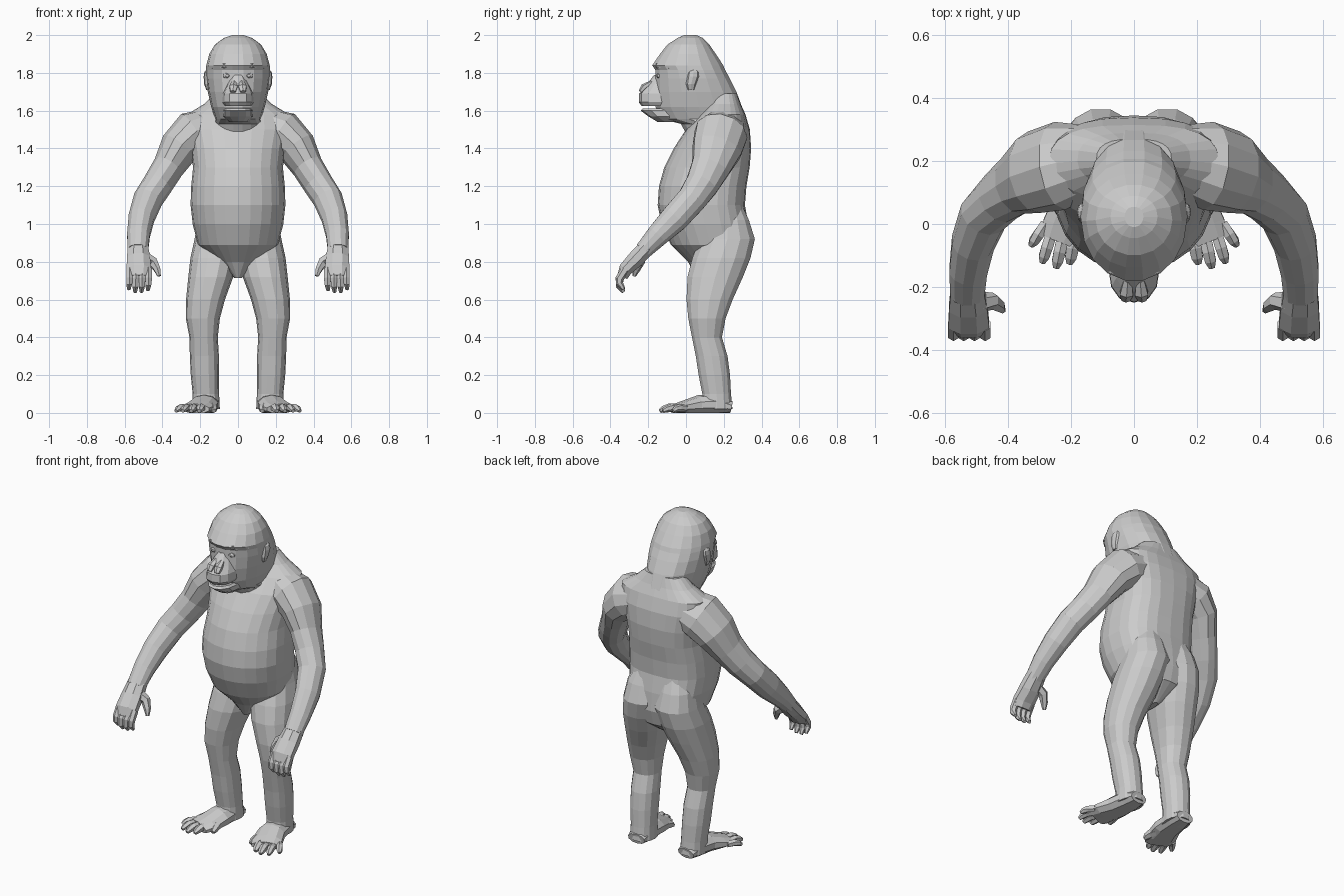
import bpy, bmesh, math
from mathutils import Vector


def build(name, rings, mirror=False):
    """Skin a list of equal-length point rings and cap both ends."""
    bm = bmesh.new()
    rows = [[bm.verts.new((p[0], p[1], max(p[2], 0))) for p in r] for r in rings]
    n = len(rows[0])
    for a, b in zip(rows, rows[1:]):
        for i in range(n):
            j = (i + 1) % n
            bm.faces.new((a[i], a[j], b[j], b[i]))
    bm.faces.new(rows[0])
    bm.faces.new(rows[-1])
    bmesh.ops.recalc_face_normals(bm, faces=bm.faces)
    me = bpy.data.meshes.new(name)
    bm.to_mesh(me)
    bm.free()
    ob = bpy.data.objects.new(name, me)
    bpy.context.collection.objects.link(ob)
    if mirror:
        ob.modifiers.new("mirror", 'MIRROR')
    return ob


def slices(name, rows, n, front=2.0, back=2.0, mirror=False):
    """Horizontal sections: (z, front y, back y, half width, centre x)."""
    rings = []
    for z, yf, yb, w, cx in rows:
        ring = []
        for i in range(n):
            a = 2 * math.pi * i / n
            c, s = math.cos(a), math.sin(a)
            power = back if s > 0 else front
            x = math.copysign(abs(c) ** (2 / power), c) * w
            y = math.copysign(abs(s) ** (2 / power), s) * (yb - yf) / 2
            ring.append((cx + x, (yf + yb) / 2 + y, z))
        rings.append(ring)
    return build(name, rings, mirror)


def tube(name, path, n=8, mirror=True):
    """Sections square to a path: (x, y, z, side radius, depth radius)."""
    pts = [Vector(p[:3]) for p in path]
    rings = []
    for k, p in enumerate(path):
        t = (pts[min(k + 1, len(pts) - 1)] - pts[max(k - 1, 0)]).normalized()
        s = (Vector((1, 0, 0)) - t * t.x).normalized()
        u = t.cross(s)
        rings.append([pts[k] + s * math.cos(a) * p[3] + u * math.sin(a) * p[4]
                      for a in (2 * math.pi * (i + .5) / n for i in range(n))])
    return build(name, rings, mirror)


# Torso with pot belly, broad flat back and sloping shoulders
slices("torso", [
    (.715, .06, .20, .02, 0), (.80, .01, .315, .12, 0), (.89, -.08, .338, .212, 0),
    (1.0, -.13, .33, .24, 0), (1.1, -.15, .312, .251, 0), (1.2, -.143, .32, .248, 0),
    (1.3, -.115, .337, .238, 0), (1.4, -.065, .345, .25, 0), (1.5, .0, .338, .275, 0),
    (1.58, .07, .315, .27, 0), (1.635, .11, .29, .18, 0), (1.69, .13, .27, .12, 0)],
    24, 2.05, 2.7)

# Head and neck
slices("head", [
    (1.44, .02, .32, .14, 0), (1.53, -.03, .325, .135, 0), (1.555, -.13, .32, .12, 0),
    (1.62, -.165, .30, .142, 0), (1.70, -.168, .27, .16, 0), (1.77, -.165, .235, .169, 0),
    (1.815, -.165, .21, .17, 0), (1.84, -.182, .20, .168, 0), (1.90, -.14, .16, .152, 0),
    (1.95, -.10, .125, .122, 0), (1.985, -.045, .09, .075, 0), (2.0, -.01, .055, .03, 0)],
    18, 2.0, 2.15)

# Face: upper muzzle, lower jaw, nose, brow, eyes
slices("muzzle", [
    (1.625, -.235, -.02, .07, 0), (1.645, -.25, -.02, .082, 0), (1.69, -.248, -.02, .08, 0),
    (1.73, -.215, -.02, .064, 0), (1.79, -.168, -.02, .035, 0)], 12, 2.4, 2.4)
slices("lower_jaw", [
    (1.54, -.15, .02, .05, 0), (1.57, -.20, .0, .08, 0),
    (1.60, -.24, .0, .078, 0), (1.612, -.23, .0, .068, 0)], 12, 2.2, 2.2)
tube("nostril", [(.02, -.18, 1.75, .015, .012), (.024, -.222, 1.725, .024, .018),
                 (.026, -.24, 1.70, .016, .012)], 6)
tube("brow_ridge", [(-.125, -.08, 1.835, .02, .02), (-.065, -.143, 1.838, .022, .022),
                    (0, -.16, 1.838, .022, .022), (.065, -.143, 1.838, .022, .022),
                    (.125, -.08, 1.835, .02, .02)], 6, False)
tube("eye", [(.058, -.12, 1.785, .026, .018), (.058, -.15, 1.785, .022, .014),
             (.058, -.157, 1.785, .01, .006)], 8)

# Ears
slices("ear", [
    (1.71, .01, .045, .01, .158), (1.74, .0, .055, .018, .161), (1.78, .005, .07, .02, .162),
    (1.805, .01, .068, .018, .16), (1.82, .03, .055, .008, .156)], 8, mirror=True)

# Arms from shoulder to wrist
tube("arm", [
    (.12, .205, 1.52, .10, .11), (.235, .185, 1.475, .125, .143), (.315, .165, 1.40, .104, .135),
    (.37, .13, 1.30, .083, .105), (.425, .085, 1.21, .08, .09), (.477, .03, 1.13, .079, .08),
    (.512, -.06, 1.03, .07, .077), (.527, -.15, .94, .062, .062), (.53, -.225, .86, .056, .048)], 12)

# Hands: palm, four curled fingers, thumb
tube("palm", [(.53, -.20, .885, .056, .048), (.527, -.265, .815, .066, .048),
              (.525, -.32, .76, .07, .04), (.525, -.337, .72, .062, .03)], 8)
for i, x in enumerate((.473, .507, .541, .574)):
    drop = (.01, 0, 0, .015)[i]
    tube("finger", [(x, -.32, .76, .02, .024), (x, -.352, .71, .02, .022),
                    (x + .002, -.352, .67 + drop, .018, .019),
                    (x + .004, -.33, .64 + drop, .01, .01)], 6)
tube("thumb", [(.50, -.25, .83, .035, .035), (.45, -.245, .80, .028, .028),
               (.428, -.262, .76, .02, .02), (.417, -.275, .725, .01, .01)], 6)

# Legs, including the buttocks
slices("leg", [
    (1.13, .10, .285, .07, .09), (1.02, .10, .336, .105, .105), (.92, .07, .368, .124, .106),
    (.82, .03, .345, .126, .126), (.72, .005, .305, .119, .144), (.60, .0, .25, .103, .172),
    (.50, .01, .212, .09, .186), (.40, .03, .192, .075, .182), (.30, .05, .222, .077, .178),
    (.20, .065, .235, .075, .175), (.10, .085, .24, .07, .17), (.02, .08, .248, .072, .168)],
    14, 2.3, 2.15, True)

# Feet with splayed toes
tube("foot", [(.167, .24, .03, .055, .032), (.17, .17, .045, .07, .055),
              (.18, .07, .04, .08, .055), (.205, -.01, .028, .09, .038),
              (.225, -.06, .022, .082, .026)], 10)
for bx, by, tx, ty, r in ((.145, .03, .128, -.06, .025), (.185, -.03, .205, -.125, .023),
                          (.225, -.04, .248, -.138, .022), (.262, -.03, .292, -.122, .021),
                          (.28, .0, .328, -.068, .02)):
    tube("toe", [(bx, by, .025, r, r), ((bx + tx) / 2, (by + ty) / 2, .028, r, r),
                 (bx * .2 + tx * .8, by * .2 + ty * .8, .02, r * .9, r * .8),
                 (tx, ty, .01, r * .5, r * .5)], 6)
